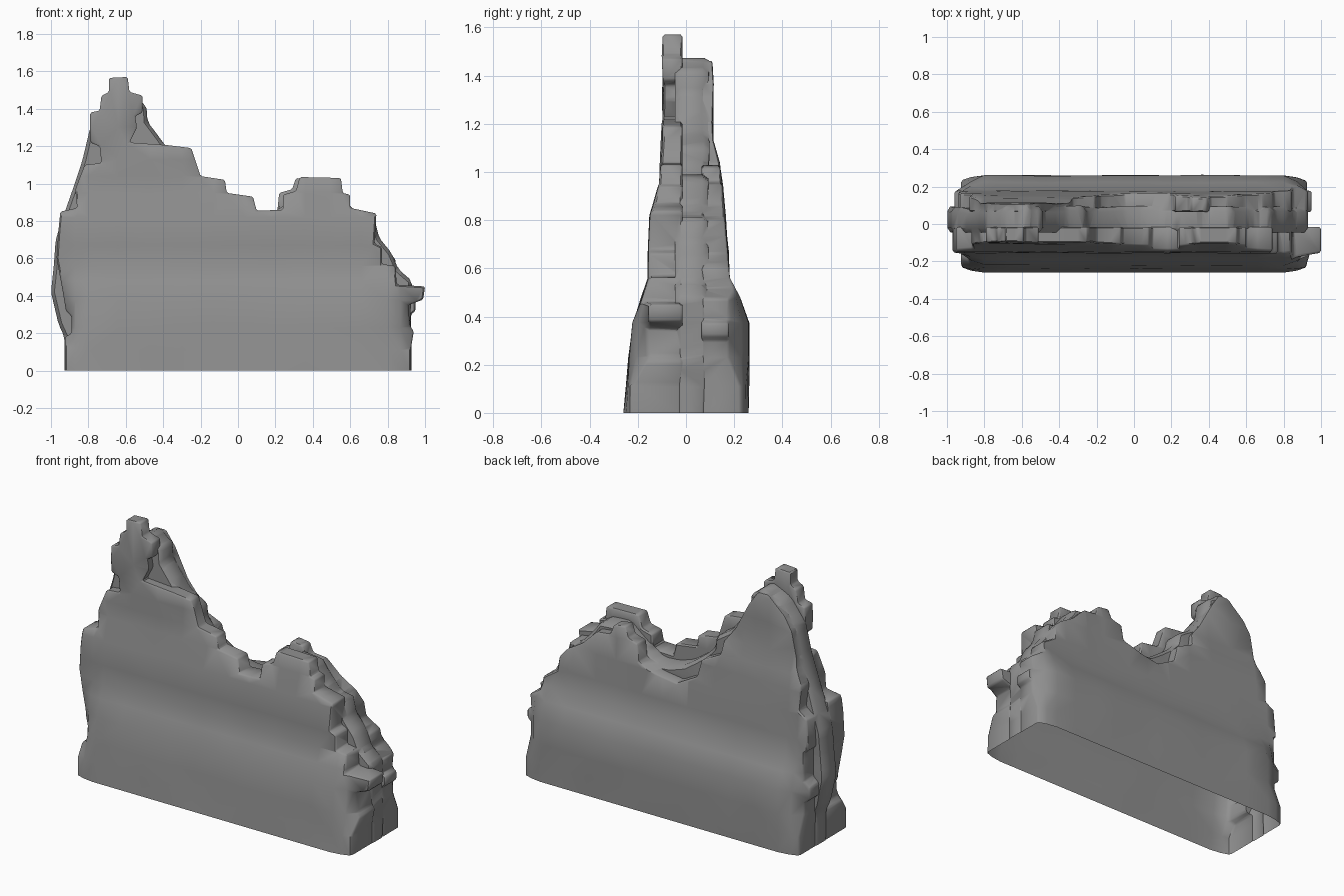
import bpy, bmesh, random
from mathutils import Vector, noise

if "Cube" in bpy.data.objects:
    bpy.data.objects.remove(bpy.data.objects["Cube"])

random.seed(4)

# Broken outlines (x, z) of the three wall layers
FRONT = [(-.925, -.1), (-.925, .18), (-.89, .2), (-.89, .29), (-.92, .32), (-.94, .44), (-.97, .6), (-.96, .75),
         (-.95, .85), (-.86, .87), (-.87, .97), (-.82, 1.1), (-.73, 1.11), (-.74, 1.2), (-.79, 1.22),
         (-.79, 1.38), (-.74, 1.39), (-.73, 1.47), (-.69, 1.49), (-.69, 1.565), (-.59, 1.57), (-.58, 1.49),
         (-.51, 1.47), (-.51, 1.38), (-.55, 1.36), (-.54, 1.3), (-.58, 1.22), (-.37, 1.205), (-.25, 1.19),
         (-.2, 1.04), (-.07, 1.02), (-.06, .95), (.08, .93), (.1, .855), (.24, .86), (.24, .94), (.31, .96),
         (.33, 1.035), (.55, 1.03), (.56, .95), (.6, .94), (.6, .87), (.74, .84), (.73, .68), (.77, .66),
         (.77, .57), (.84, .56), (.85, .46), (1, .45), (.99, .38), (.91, .35), (.92, .24), (.94, .21), (.925, .12),
         (.925, -.1)]
BACK = [(-.925, -.1), (-.925, .3), (-.96, .33), (-.96, .4), (-.92, .43), (-.92, .6), (-.94, .62), (-.93, .8),
        (-.87, .84), (-.88, .98), (-.83, 1.08), (-.79, 1.28), (-.74, 1.36), (-.66, 1.43), (-.63, 1.46), (-.56, 1.46),
        (-.5, 1.37), (-.41, 1.2), (-.34, 1.11), (-.33, 1.03), (-.21, .97), (-.18, .86), (-.05, .79), (.08, .81),
        (.21, .85), (.22, .95), (.29, .97), (.31, 1.03), (.39, 1.02), (.41, .96), (.5, .95), (.59, .86),
        (.69, .8), (.74, .74), (.75, .66), (.84, .6), (.85, .52), (.93, .47),
        (.92, .39), (.95, .37), (.95, .32), (.925, .3), (.925, -.1)]
CORE = [(-.928, -.1), (-.928, .18), (-.96, .25), (-1, .42), (-.975, .7), (-.89, .95), (-.79, 1.3), (-.7, 1.42),
        (-.57, 1.48), (-.49, 1.42), (-.43, 1.26), (-.26, 1.1), (-.2, .98), (-.05, .87), (.15, .83), (.27, .9),
        (.38, .99), (.52, .98), (.6, .88), (.73, .81), (.82, .63), (.93, .48), (.92, .25), (.928, .2), (.928, -.1)]

# Batter of each side: (height, outer depth)
FRONT_DEPTH = [(-.1, .265), (0, .26), (.37, .222), (.56, .157), (.82, .15), (.95, .112), (1.1, .1), (1.6, .095)]
BACK_DEPTH = [(-.1, .26), (.39, .26), (.48, .222), (.56, .18), (.66, .175), (1.03, .143), (1.13, .115), (1.6, .11)]


def depth_at(table, z):
    for (z0, d0), (z1, d1) in zip(table, table[1:]):
        if z <= z1:
            return d0 + (d1 - d0) * (z - z0) / (z1 - z0)
    return table[-1][1]


def crumble(outline):
    """Break every long edge above the foot with a randomly shifted midpoint."""
    out = []
    for (x0, z0), (x1, z1) in zip(outline, outline[1:]):
        out.append((x0, z0))
        if min(z0, z1) > .4:
            d = Vector((x1 - x0, z1 - z0))
            n = Vector((d.y, -d.x)).normalized() * random.uniform(-.005, .028)
            out.append((x0 + d.x * .5 + n.x, z0 + d.y * .5 + n.y))
    return out + [outline[-1]]


def layer(name, outline, inner, outer, soft=.008):
    """Extrude an outline, soften its rim, then map depth 0..1 from inner to outer y."""
    bm = bmesh.new()
    face = bm.faces.new([bm.verts.new((x, 0, z)) for x, z in outline])
    for v in bmesh.ops.extrude_face_region(bm, geom=[face])["geom"]:
        if isinstance(v, bmesh.types.BMVert):
            v.co.y = .1
    bmesh.ops.recalc_face_normals(bm, faces=bm.faces)
    bmesh.ops.bevel(bm, geom=bm.edges[:], offset=soft, segments=1, profile=.5, affect='EDGES', clamp_overlap=True)
    cuts = [(Vector((0, 0, z)), Vector((0, 0, 1)))
            for z in (0, .11, .23, .375, .48, .56, .67, .82, .95, 1.04, 1.13, 1.3)]
    cuts += [(Vector((x / 100, 0, 0)), Vector((1, 0, 0)))
             for x in (-87, -80, -64, -47, -30, -13, 4, 18, 36, 49, 66, 80, 87)]
    for co, no in cuts:
        bmesh.ops.bisect_plane(bm, geom=bm.verts[:] + bm.edges[:] + bm.faces[:], plane_co=co, plane_no=no, dist=1e-5)
    for v in bm.verts:
        v.co.y = inner + v.co.y / .1 * (outer(v.co.x, v.co.z) - inner)
    bmesh.ops.triangulate(bm, faces=bm.faces[:])
    bmesh.ops.recalc_face_normals(bm, faces=bm.faces)
    mesh = bpy.data.meshes.new(name)
    bm.to_mesh(mesh)
    bm.free()
    ob = bpy.data.objects.new(name, mesh)
    bpy.context.collection.objects.link(ob)
    return ob


def battered(table, sign, end_depth):
    """Sloping outer face with worn waves; its ends taper in above a square foot."""
    def outer(x, z):
        d = depth_at(table, z)
        end = max(0, min(1, (abs(x) - .84) / .08))
        rise = max(0, min(1, (z - .11) / .12))
        cap = min(d, .232 + (end_depth - .232) * rise)
        wave = .008 * noise.noise(Vector((x * 3.5, sign * 5, z * 5))) if z > .05 else 0
        return sign * (d + (cap - d) * end + wave)
    return outer


def ragged(x, z):
    return .09 + .025 * noise.noise(Vector((x * 4, 2, z * 4)))


wall = layer("ruined_wall", FRONT, -.015, battered(FRONT_DEPTH, -1, .155))
parts = [layer("back_facing", BACK, .065, battered(BACK_DEPTH, 1, .178)),
         layer("rubble_core", crumble(CORE), -.045, ragged, .018)]

# Weld the layers into one skin
bpy.context.view_layer.objects.active = wall
for p in parts:
    mod = wall.modifiers.new(p.name, 'BOOLEAN')
    mod.operation, mod.solver, mod.object = 'UNION', 'EXACT', p
for p in parts:
    bpy.ops.object.modifier_apply(modifier=p.name)
for p in parts:
    bpy.data.objects.remove(p)

# Cut level at the ground, leaving the underside open
bm = bmesh.new()
bm.from_mesh(wall.data)
bmesh.ops.bisect_plane(bm, geom=bm.verts[:] + bm.edges[:] + bm.faces[:], plane_co=(0, 0, 0),
                       plane_no=(0, 0, -1), clear_outer=True, dist=1e-5)
bm.to_mesh(wall.data)
bm.free()

# Dark stone
stone = bpy.data.materials.new("stone")
stone.diffuse_color = (.28, .28, .28, 1)
stone.use_nodes = True
stone.node_tree.nodes["Principled BSDF"].inputs["Base Color"].default_value = stone.diffuse_color
wall.data.materials.clear()
wall.data.materials.append(stone)

wall.select_set(True)
bpy.ops.object.shade_smooth_by_angle(angle=.75)
